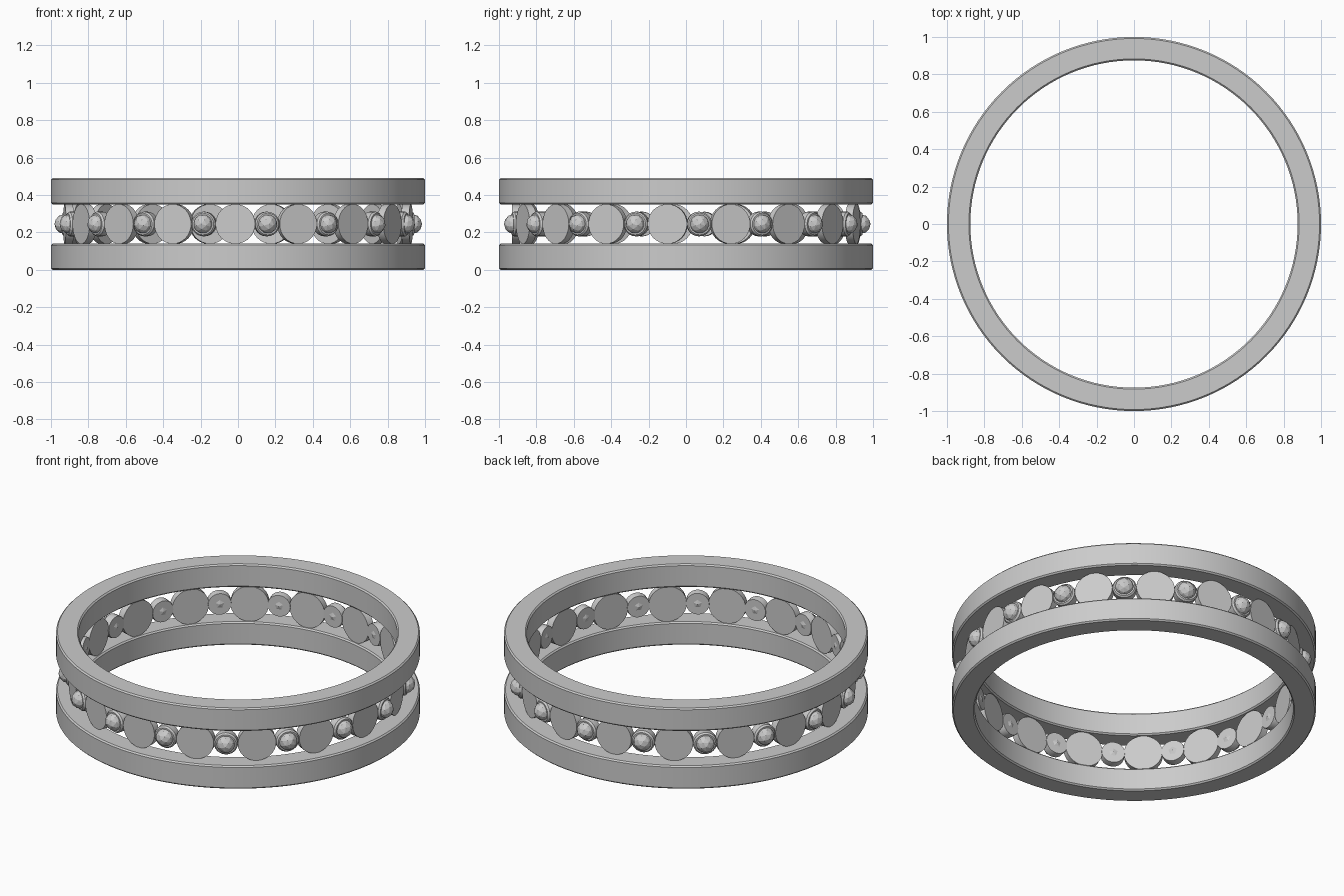
import bpy, math
from mathutils import Matrix

if "Cube" in bpy.data.objects:
    bpy.data.objects.remove(bpy.data.objects["Cube"])

COUNT = 17                      # discs around the band
STEP = 2 * math.pi / COUNT
START = math.radians(15)
MID_Z = 0.245


def lathe(name, profile, segments, closed=False):
    """Spin (radius, height) points about z; open profiles get end caps."""
    n = len(profile)
    verts = [(r * math.cos(2 * math.pi * s / segments),
              r * math.sin(2 * math.pi * s / segments), h)
             for s in range(segments) for r, h in profile]
    faces = []
    for s in range(segments):
        t = (s + 1) % segments
        for i in range(n if closed else n - 1):
            j = (i + 1) % n
            faces.append((s * n + i, t * n + i, t * n + j, s * n + j))
    if not closed:
        faces.append([s * n for s in reversed(range(segments))])
        faces.append([s * n + n - 1 for s in range(segments)])
    mesh = bpy.data.meshes.new(name)
    mesh.from_pydata(verts, [], faces)
    obj = bpy.data.objects.new(name, mesh)
    bpy.context.collection.objects.link(obj)
    smooth(obj)
    return obj


def smooth(obj):
    bpy.ops.object.select_all(action='DESELECT')
    obj.select_set(True)
    bpy.context.view_layer.objects.active = obj
    bpy.ops.object.shade_smooth_by_angle(angle=math.radians(30))


def place(obj, radius, angle):
    """Point the part's z axis outward at the given angle on the band."""
    obj.matrix_world = (Matrix.Translation((0, 0, MID_Z))
                        @ Matrix.Rotation(angle, 4, 'Z')
                        @ Matrix.Translation((radius, 0, 0))
                        @ Matrix.Rotation(math.pi / 2, 4, 'Y'))


# Two plain rings with softened edges
def ring(name, z0, z1, outer=1.0, inner=0.875, b=0.008):
    lathe(name, [(inner + b, z0), (outer - b, z0), (outer, z0 + b), (outer, z1 - b),
                 (outer - b, z1), (inner + b, z1), (inner, z1 - b), (inner, z0 + b)],
          128, closed=True)


ring("lower_ring", 0.0, 0.14)
ring("upper_ring", 0.35, 0.49)

# Master meshes for the decoration, reused all the way round
disc = lathe("large_disc", [(0.106, 0), (0.106, 0.042)], 32)
collar = lathe("bead_collar", [(0.064, 0), (0.066, 0.008), (0.066, 0.045), (0.058, 0.055)], 24)
bpy.ops.mesh.primitive_ico_sphere_add(subdivisions=2, radius=0.053)
bead = bpy.context.object
bead.name = "bead"

# Alternate large discs with collared beads
for k in range(COUNT):
    for master, radius, angle in ((disc, 0.888, START + k * STEP),
                                  (collar, 0.888, START + (k + 0.5) * STEP),
                                  (bead, 0.934, START + (k + 0.5) * STEP)):
        obj = master
        if k:
            obj = master.copy()
            obj.name = f"{master.name}_{k + 1}"
            bpy.context.collection.objects.link(obj)
        place(obj, radius, angle)
